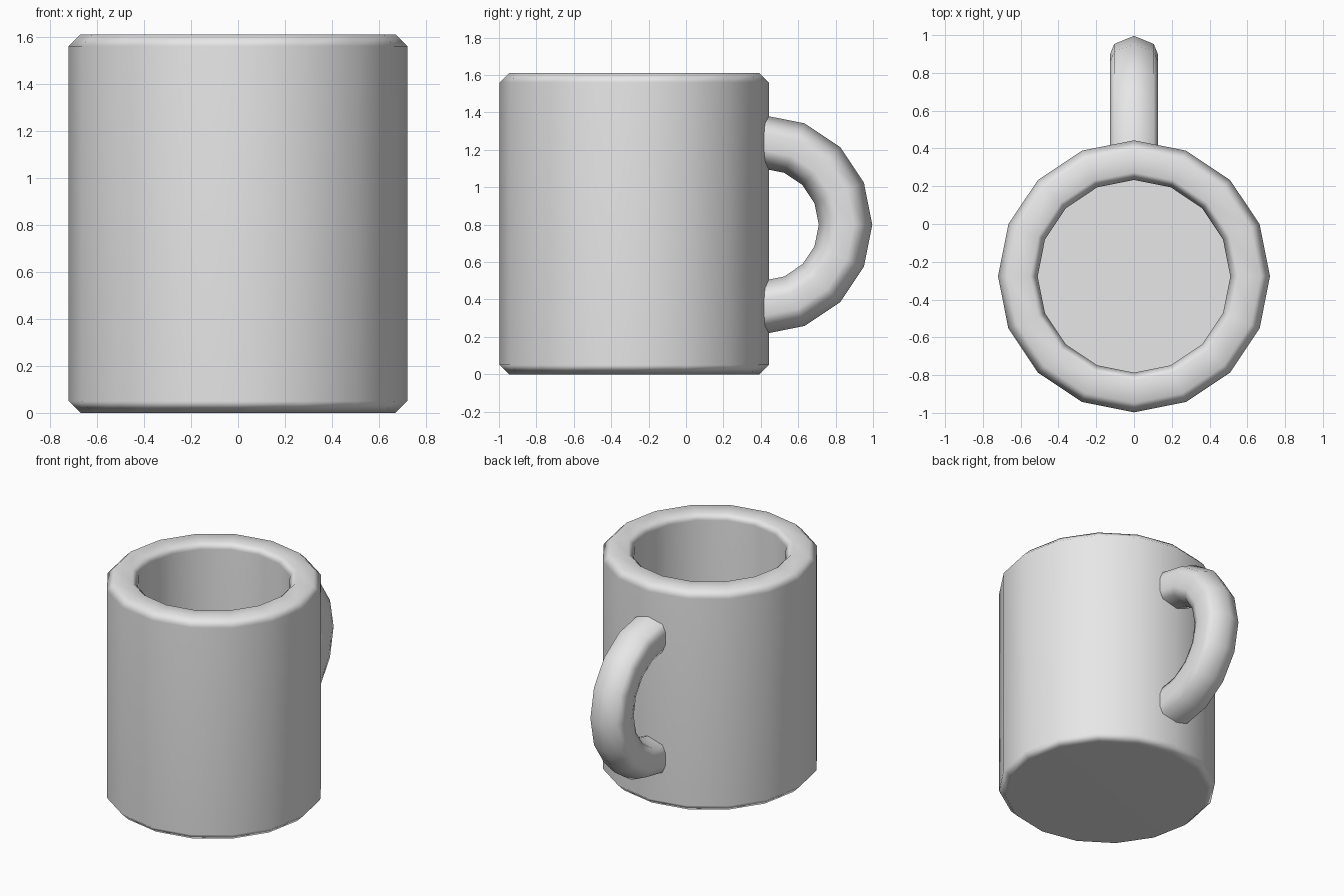
import bpy, bmesh, math

if "Cube" in bpy.data.objects:
    bpy.data.objects.remove(bpy.data.objects["Cube"])

CY = -0.277      # mug axis position along y
SIDES = 16

grey = bpy.data.materials.new("plain grey")
grey.diffuse_color = (0.8, 0.8, 0.8, 1)
grey.use_nodes = True
grey.node_tree.nodes["Principled BSDF"].inputs["Base Color"].default_value = grey.diffuse_color


def finish(bm, name):
    bmesh.ops.recalc_face_normals(bm, faces=bm.faces)
    mesh = bpy.data.meshes.new(name)
    bm.to_mesh(mesh)
    bm.free()
    mesh.materials.append(grey)
    obj = bpy.data.objects.new(name, mesh)
    bpy.context.collection.objects.link(obj)
    bpy.ops.object.select_all(action='DESELECT')
    obj.select_set(True)
    bpy.context.view_layer.objects.active = obj
    bpy.ops.object.shade_smooth_by_angle(angle=math.radians(60))
    wn = obj.modifiers.new("soft bevels", 'WEIGHTED_NORMAL')
    wn.keep_sharp = True
    return obj


def skin(bm, rings):
    # join consecutive rings with quads, cap both ends
    loops = [[bm.verts.new(p) for p in ring] for ring in rings]
    n = len(loops[0])
    for a, b in zip(loops, loops[1:]):
        for i in range(n):
            j = (i + 1) % n
            bm.faces.new((a[i], a[j], b[j], b[i]))
    bm.faces.new(loops[0])
    bm.faces.new(loops[-1])


# mug body: bevelled outer wall, rim, inner wall and floor
profile = [(0.67, 0), (0.72, 0.05), (0.72, 1.56), (0.67, 1.61),
           (0.55, 1.61), (0.51, 1.57), (0.51, 0.2)]
angles = [2 * math.pi * i / SIDES for i in range(SIDES)]
bm = bmesh.new()
skin(bm, [[(r * math.cos(a), CY + r * math.sin(a), z) for a in angles]
          for r, z in profile])
finish(bm, "mug_body")

# handle: half ring swept with a section flattened at its sides
half = [(0, 0.143), (0.105, 0.1), (0.127, 0.045),
        (0.127, -0.045), (0.105, -0.1), (0, -0.143)]
section = half + [(-x, r) for x, r in half[-2:0:-1]]
rings = []
for k in range(9):
    t = math.radians(-90 + 22.5 * k)
    rings.append([(x, 0.41 + (0.443 + r) * math.cos(t),
                   0.8 + (0.443 + r) * math.sin(t)) for x, r in section])
bm = bmesh.new()
skin(bm, rings)
finish(bm, "handle")
